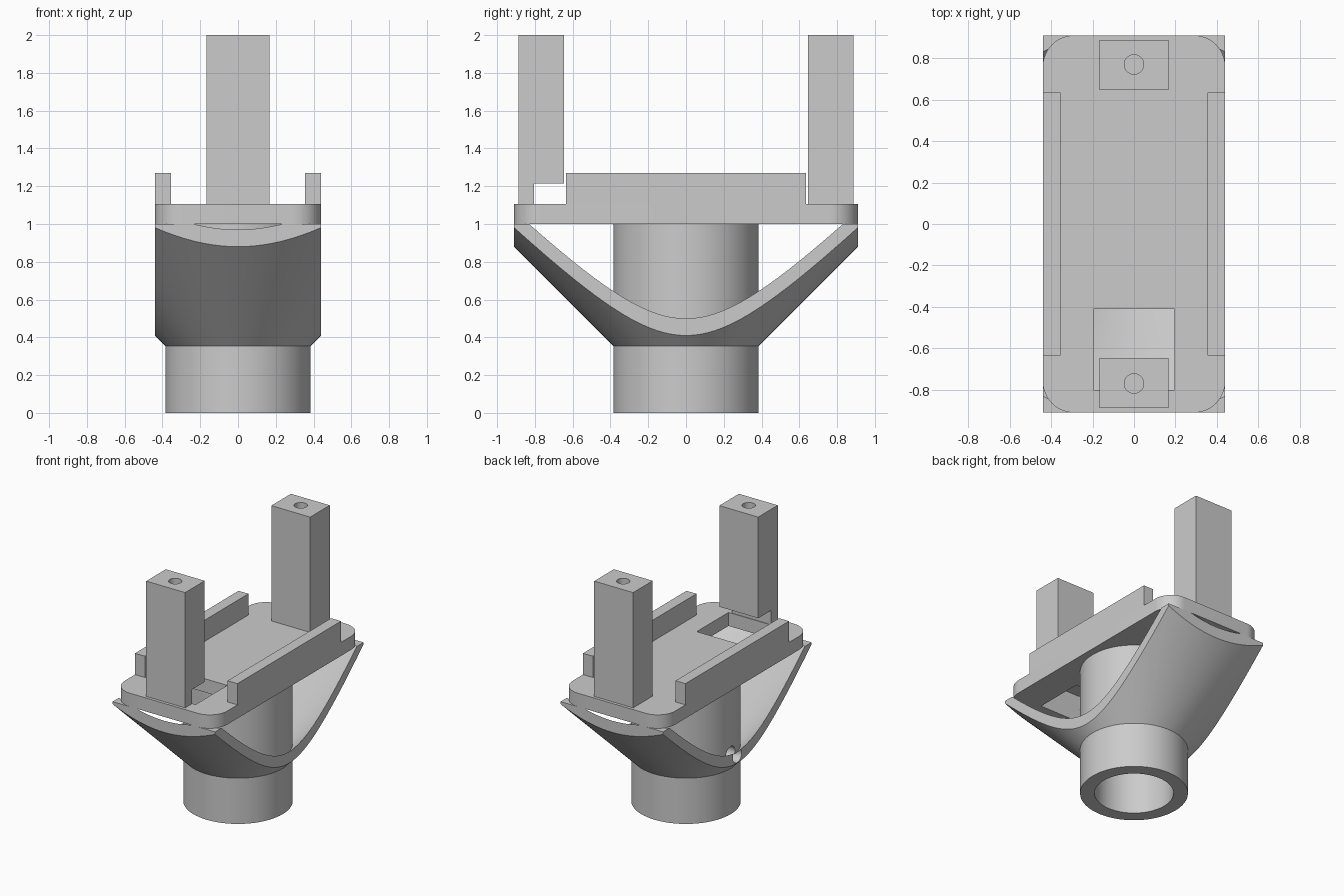
import bpy, bmesh, math
from mathutils import Matrix

if "Cube" in bpy.data.objects:
    bpy.data.objects.remove(bpy.data.objects["Cube"], do_unlink=True)

grey = bpy.data.materials.new("plain grey")
grey.use_nodes = True
grey.diffuse_color = (0.6, 0.6, 0.6, 1)
grey.node_tree.nodes["Principled BSDF"].inputs["Base Color"].default_value = (0.6, 0.6, 0.6, 1)


def finish(name, bm):
    bmesh.ops.recalc_face_normals(bm, faces=bm.faces)
    mesh = bpy.data.meshes.new(name)
    bm.to_mesh(mesh)
    bm.free()
    mesh.materials.append(grey)
    obj = bpy.data.objects.new(name, mesh)
    bpy.context.collection.objects.link(obj)
    return obj


def box(name, x0, x1, y0, y1, z0, z1, corner=0):
    bm = bmesh.new()
    bmesh.ops.create_cube(bm, size=1)
    for v in bm.verts:
        v.co = ((x0 + x1) / 2 + v.co.x * (x1 - x0),
                (y0 + y1) / 2 + v.co.y * (y1 - y0),
                (z0 + z1) / 2 + v.co.z * (z1 - z0))
    if corner:
        upright = [e for e in bm.edges if abs(e.verts[0].co.z - e.verts[1].co.z) > 0.01]
        bmesh.ops.bevel(bm, geom=upright, offset=corner, segments=16,
                        profile=0.5, affect='EDGES')
    return finish(name, bm)


def lathe(name, profile, steps=128):
    bm = bmesh.new()
    verts = [bm.verts.new((r, 0, z)) for r, z in profile]
    edges = [bm.edges.new((verts[i - 1], verts[i])) for i in range(len(verts))]
    bmesh.ops.spin(bm, geom=verts + edges, cent=(0, 0, 0), axis=(0, 0, 1),
                   angle=math.tau, steps=steps)
    bmesh.ops.remove_doubles(bm, verts=bm.verts, dist=0.0001)
    return finish(name, bm)


def drill(name, radius, depth, centre, axis='Z'):
    bm = bmesh.new()
    turn = Matrix.Rotation(math.pi / 2, 4, 'Y') if axis == 'X' else Matrix()
    bmesh.ops.create_cone(bm, cap_ends=True, segments=48, radius1=radius, radius2=radius,
                          depth=depth, matrix=Matrix.Translation(centre) @ turn)
    return finish(name, bm)


def cut(targets, cutter, operation='DIFFERENCE'):
    for obj in targets:
        mod = obj.modifiers.new("cut", 'BOOLEAN')
        mod.operation, mod.solver, mod.object = operation, 'EXACT', cutter
        bpy.context.view_layer.objects.active = obj
        bpy.ops.object.modifier_apply(modifier=mod.name)
    bpy.data.objects.remove(cutter, do_unlink=True)


HX, HY = 0.44, 0.91      # half width and half length
DECK, TOP = 1.0, 1.105   # underside and top of the deck

# Hollow socket tube
tube = lathe("socket_tube", [(0.282, 0), (0.385, 0), (0.385, DECK), (0.282, DECK)])

# Conical brace trimmed to the deck outline
brace = lathe("cone_brace", [(0.33, 0.355), (0.385, 0.355), (1.2, 1.17), (1.2, 1.26), (0.33, 0.39)])
cut([brace], box("brace_trim", -HX, HX, -HY, HY, 0.1, DECK), 'INTERSECT')

# Screw hole through one side of the brace and tube
cut([brace, tube], drill("side_drill", 0.055, 0.5, (-0.4, 0, 0.47), 'X'))

# Rounded deck with a cable opening
deck = box("deck", -HX, HX, -HY, HY, DECK, TOP, corner=0.15)
cut([deck], box("opening_cutter", -0.195, 0.195, -0.8, -0.41, 0.9, 1.2))

# Side rails
rails = [box("rail_" + side, *sorted((s * 0.355, s * HX)), -0.635, 0.635, TOP, 1.27)
         for side, s in (("left", 1), ("right", -1))]

# Posts with screw holes in the top
posts = []
for name, s in (("front_post", -1), ("back_post", 1)):
    post = box(name, -0.167, 0.167, *sorted((s * 0.647, s * 0.887)), TOP, 2)
    if s < 0:
        cut([post], box("notch_cutter", -0.3, 0.3, -0.805, -0.5, 1.0, 1.215))
    cut([post], drill("post_drill", 0.047, 0.8, (0, s * 0.77, 2)))
    posts.append(post)

# Smooth curved walls, keep sharp edges
bpy.ops.object.select_all(action='DESELECT')
for obj in [tube, brace, deck] + rails + posts:
    obj.select_set(True)
bpy.context.view_layer.objects.active = tube
bpy.ops.object.shade_smooth_by_angle(angle=math.radians(30))
